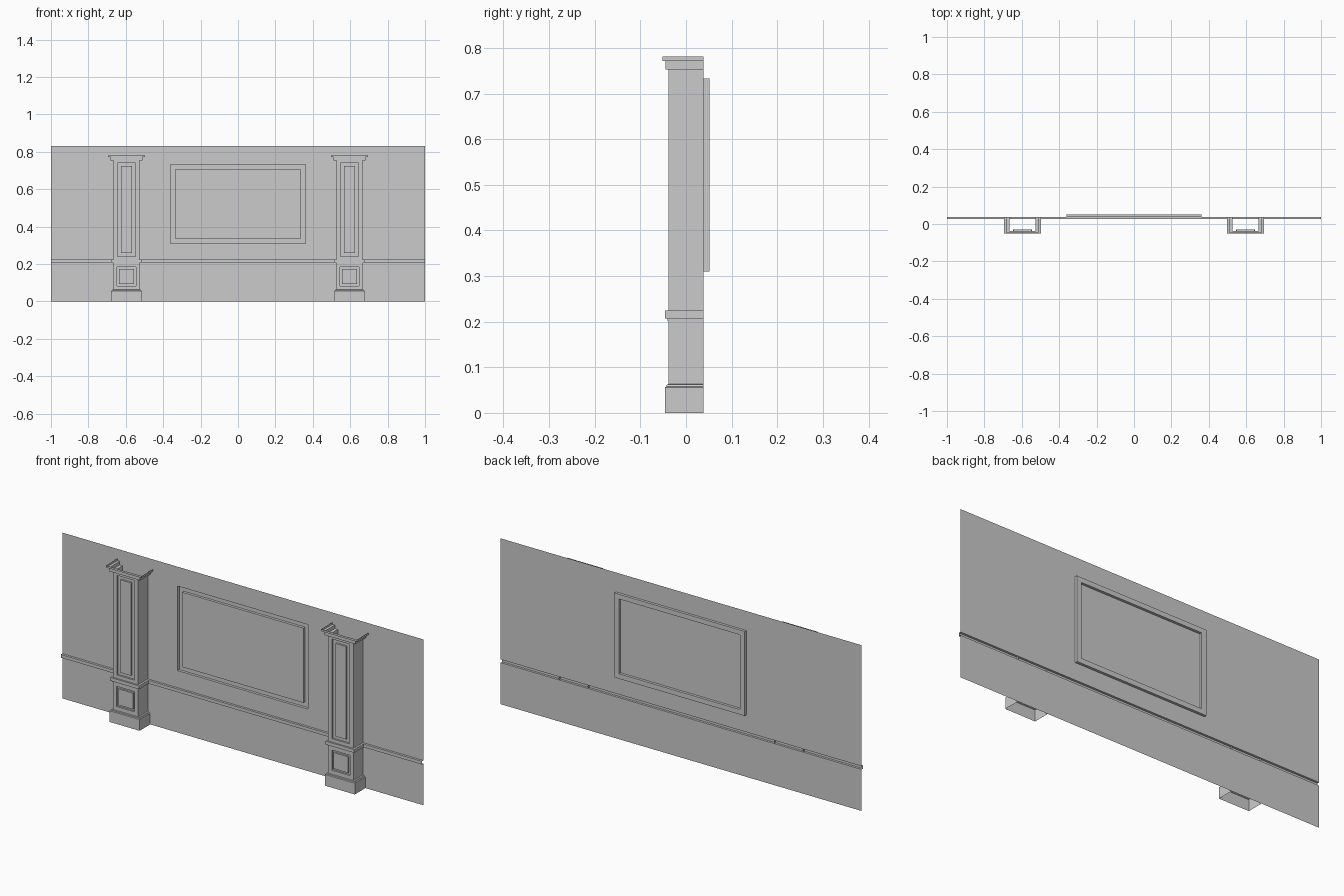
import bpy, bmesh

if "Cube" in bpy.data.objects:
    bpy.data.objects.remove(bpy.data.objects["Cube"])

WALL_Y = 0.038


def finish(bm, name):
    bmesh.ops.remove_doubles(bm, verts=bm.verts, dist=1e-5)
    mesh = bpy.data.meshes.new(name)
    bm.to_mesh(mesh)
    bm.free()
    ob = bpy.data.objects.new(name, mesh)
    bpy.context.collection.objects.link(ob)
    return ob


def nested_panel(bm, rects):
    """Front-facing rectangles (x0, x1, z0, z1, y), bridged from outer to inner."""
    prev = None
    for x0, x1, z0, z1, y in rects:
        ring = [bm.verts.new((x, y, z)) for x, z in
                ((x0, z0), (x1, z0), (x1, z1), (x0, z1))]
        if prev:
            for i in range(4):
                j = (i + 1) % 4
                bm.faces.new((prev[i], prev[j], ring[j], ring[i]))
        prev = ring
    bm.faces.new(prev)


# Wall sheet: lower dado, projecting chair rail, upper wall with framed groove
bm = bmesh.new()
profile = [(WALL_Y, 0), (WALL_Y, 0.208), (0.027, 0.208), (0.027, 0.224), (WALL_Y, 0.224)]
rows = [[bm.verts.new((x, y, z)) for x in (-1, 1)] for y, z in profile]
for a, b in zip(rows, rows[1:]):
    bm.faces.new((a[0], a[1], b[1], b[0]))
nested_panel(bm, [
    (-1, 1, 0.224, 0.83, WALL_Y),
    (-0.361, 0.361, 0.31, 0.733, WALL_Y),
    (-0.361, 0.361, 0.31, 0.733, 0.051),
    (-0.335, 0.335, 0.335, 0.709, 0.051),
    (-0.335, 0.335, 0.335, 0.709, WALL_Y),
])
finish(bm, "wall")

# Pilaster stations (half width, front y, z), from plinth to cap
STATIONS = [
    (0.083, -0.046, 0.0), (0.083, -0.046, 0.056), (0.079, -0.043, 0.058),
    (0.077, -0.042, 0.062), (0.070, -0.038, 0.063), (0.070, -0.038, 0.201),
    (0.073, -0.040, 0.201), (0.073, -0.040, 0.207), (0.080, -0.046, 0.207),
    (0.080, -0.046, 0.224), (0.070, -0.038, 0.224), (0.070, -0.038, 0.753),
    (0.086, -0.045, 0.753), (0.086, -0.045, 0.771), (0.099, -0.052, 0.771),
    (0.099, -0.052, 0.781),
]
# Grooved panels: station index -> outer and inner (half width, z0, z1)
PANELS = {
    4: ((0.050, 0.083, 0.184), (0.040, 0.093, 0.174)),
    10: ((0.049, 0.241, 0.740), (0.029, 0.258, 0.723)),
}


def pilaster(name, cx):
    bm = bmesh.new()
    rows = [[bm.verts.new((cx + x, y, z)) for x, y in
             ((-h, WALL_Y), (-h, f), (h, f), (h, WALL_Y))] for h, f, z in STATIONS]
    for k, (a, b) in enumerate(zip(rows, rows[1:])):
        for i in range(3):
            if i == 1 and k in PANELS:
                continue
            bm.faces.new((a[i], a[i + 1], b[i + 1], b[i]))
        if k in PANELS:
            h, f, z0 = STATIONS[k]
            (ho, o0, o1), (hi, i0, i1) = PANELS[k]
            nested_panel(bm, [
                (cx - h, cx + h, z0, STATIONS[k + 1][2], f),
                (cx - ho, cx + ho, o0, o1, f),
                (cx - ho, cx + ho, o0, o1, f + 0.009),
                (cx - hi, cx + hi, i0, i1, f + 0.009),
                (cx - hi, cx + hi, i0, i1, f),
            ])
    finish(bm, name)


for name, cx in (("left_pilaster", -0.596), ("right_pilaster", 0.596)):
    pilaster(name, cx)
